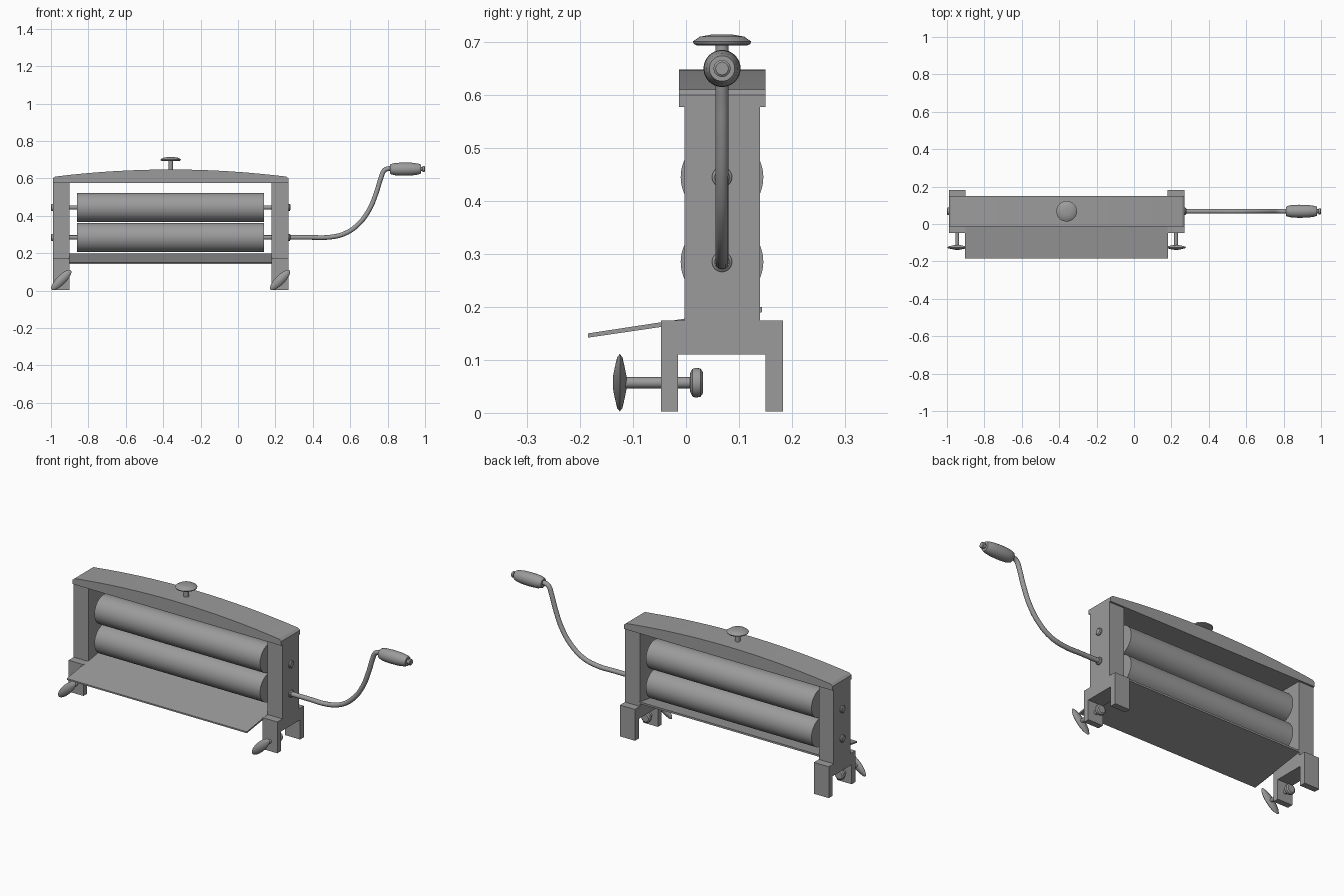
import bpy, bmesh, math
from mathutils import Vector, Matrix

cube = bpy.data.objects.get("Cube")
if cube:
    bpy.data.objects.remove(cube, do_unlink=True)

grey = bpy.data.materials.new("plain grey")
grey.use_nodes = True
grey.diffuse_color = (0.33, 0.33, 0.33, 1)
grey.node_tree.nodes["Principled BSDF"].inputs["Base Color"].default_value = grey.diffuse_color

MID_X, MID_Y = -0.36, 0.068      # centre of the frame
POST = 0.585                     # post offset from the centre
UPPER, LOWER = 0.445, 0.285      # roller heights


def finish(name, bm, smooth=False):
    bmesh.ops.recalc_face_normals(bm, faces=bm.faces)
    mesh = bpy.data.meshes.new(name)
    bm.to_mesh(mesh)
    bm.free()
    mesh.materials.append(grey)
    ob = bpy.data.objects.new(name, mesh)
    bpy.context.collection.objects.link(ob)
    if smooth:
        bpy.ops.object.select_all(action='DESELECT')
        ob.select_set(True)
        bpy.context.view_layer.objects.active = ob
        bpy.ops.object.shade_smooth_by_angle(angle=math.radians(35))
    return ob


def extrude(name, outline, axis, start, end):
    """Prism from a 2D outline: (y, z) along x or (x, z) along y."""
    bm = bmesh.new()
    place = (lambda a, b: (start, a, b)) if axis == 'X' else (lambda a, b: (a, start, b))
    face = bm.faces.new([bm.verts.new(place(a, b)) for a, b in outline])
    out = bmesh.ops.extrude_face_region(bm, geom=[face])
    move = Vector((1, 0, 0) if axis == 'X' else (0, 1, 0)) * (end - start)
    bmesh.ops.translate(bm, vec=move, verts=[v for v in out["geom"] if isinstance(v, bmesh.types.BMVert)])
    return finish(name, bm)


def box(name, x0, x1, y0, y1, z0, z1):
    return extrude(name, [(y0, z0), (y1, z0), (y1, z1), (y0, z1)], 'X', x0, x1)


def lathe(name, profile, axis, origin, sides=32, shape=None):
    """Turn (distance, radius) points round an axis through the origin."""
    bm = bmesh.new()
    rings = []
    for d, r in profile:
        rings.append([bm.verts.new((r * math.cos(t), r * math.sin(t), d))
                      for t in (math.tau * i / sides for i in range(sides))])
    for a, b in zip(rings, rings[1:]):
        for i in range(sides):
            j = (i + 1) % sides
            bm.faces.new((a[i], a[j], b[j], b[i]))
    bm.faces.new(rings[0])
    bm.faces.new(rings[-1])
    if shape:
        bm.transform(shape)
    turn = {'X': Matrix.Rotation(math.pi / 2, 4, 'Y'),
            'Y': Matrix.Rotation(-math.pi / 2, 4, 'X'),
            'Z': Matrix.Identity(4)}[axis]
    bm.transform(Matrix.Translation(origin) @ turn)
    return finish(name, bm, True)


# End posts, forked feet and clamp screws
foot = [(-0.047, 0.003), (-0.015, 0.003), (-0.015, 0.11), (0.15, 0.11), (0.15, 0.003),
        (0.183, 0.003), (0.183, 0.174), (-0.047, 0.174)]
wing = [(-0.013, 0.012), (-0.01, 0.03), (-0.005, 0.055), (0, 0.062), (0.005, 0.055), (0.01, 0.03), (0.013, 0.012)]
pad = [(0.008, 0.018), (0.012, 0.026), (0.018, 0.028), (0.027, 0.027), (0.032, 0.02)]
for side, s in (("right", -1), ("left", 1)):
    x = MID_X + s * POST
    box(side + "_post", x - 0.045, x + 0.045, -0.003, 0.14, 0.15, 0.59)
    extrude(side + "_forked_foot", foot, 'X', x - 0.045, x + 0.045)
    lathe(side + "_clamp_screw", [(-0.125, 0.0105), (0.015, 0.0105)], 'Y', (x, MID_Y * 0, 0.057), 20)
    lathe(side + "_clamp_pad", pad, 'Y', (x, 0, 0.057), 28)
    oval = Matrix.Rotation(-math.pi / 4, 4, 'Z') @ Matrix.Diagonal((1.17, 0.4, 1, 1))
    lathe(side + "_clamp_wing", wing, 'Y', (x, -0.125, 0.057), 32, oval)

# Arched top beam
half = 0.63
arch = [(MID_X - half, 0.577), (MID_X + half, 0.577), (MID_X + half, 0.6)]
for i in range(17):
    t = 1 - i / 8
    arch.append((MID_X + t * (half - 0.012), 0.648 - 0.038 * t * t))
arch.append((MID_X - half, 0.6))
extrude("top_beam", arch, 'Y', -0.013, 0.15)

# Pressure knob
lathe("pressure_screw", [(0.63, 0.0125), (0.697, 0.0125)], 'Z', (MID_X, MID_Y, 0), 20)
lathe("pressure_knob", [(0.693, 0.046), (0.696, 0.053), (0.701, 0.055), (0.71, 0.042), (0.714, 0.02)],
      'Z', (MID_X, MID_Y, 0))

# Rollers with shafts and end caps
for label, z in (("upper", UPPER), ("lower", LOWER)):
    at = (MID_X, MID_Y, z)
    lathe(label + "_roller", [(-0.5, 0.078), (0.5, 0.078)], 'X', at, 48)
    lathe(label + "_shaft", [(-0.63, 0.0115), (0.63, 0.0115)], 'X', at, 20)
    for side, s in (("right", -1), ("left", 1)):
        lathe(f"{label}_{side}_shaft_cap",
              [(s * 0.622, 0.019), (s * 0.636, 0.019), (s * 0.64, 0.014)], 'X', at, 24)

# Sloping drip tray
tray = [(-0.185, 0.142), (0.143, 0.19), (0.143, 0.2), (-0.185, 0.15)]
extrude("drip_tray", tray, 'X', -0.904, 0.183)

# Crank arm as a round swept curve
path = [(0.26, 0.285), (0.38, 0.285), (0.49, 0.286), (0.57, 0.305), (0.64, 0.352), (0.7, 0.43),
        (0.74, 0.525), (0.765, 0.605), (0.782, 0.643), (0.8, 0.652), (0.83, 0.652)]
curve = bpy.data.curves.new("crank_arm", 'CURVE')
curve.dimensions = '3D'
curve.bevel_depth = 0.0125
curve.bevel_resolution = 4
curve.resolution_u = 5
curve.use_fill_caps = True
spline = curve.splines.new('BEZIER')
spline.bezier_points.add(len(path) - 1)
for p, (x, z) in zip(spline.bezier_points, path):
    p.co = (x, MID_Y, z)
    p.handle_left_type = p.handle_right_type = 'AUTO'
curve.materials.append(grey)
bpy.context.collection.objects.link(bpy.data.objects.new("crank_arm", curve))

# Turned grip and its end button
grip = [(0.812, 0.022), (0.817, 0.027), (0.84, 0.033), (0.88, 0.035), (0.93, 0.034), (0.965, 0.029), (0.978, 0.024)]
lathe("crank_grip", grip, 'X', (0, MID_Y, 0.65))
lathe("grip_end_button", [(0.97, 0.011), (0.985, 0.011), (0.987, 0.016), (0.997, 0.016), (1.0, 0.012)],
      'X', (0, MID_Y, 0.65), 24)
